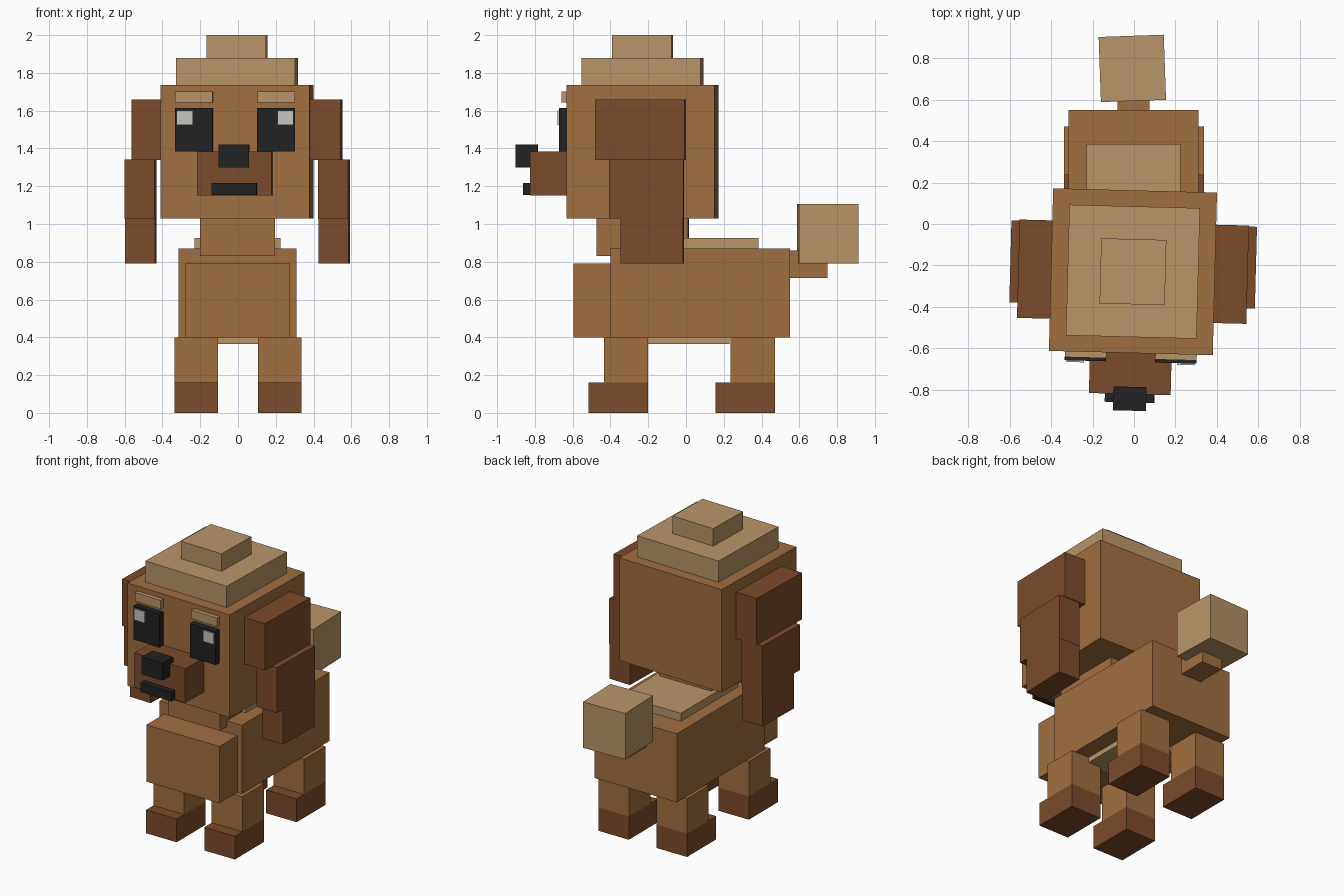
import bpy
import bmesh
from math import radians
from mathutils import Matrix, Vector

if "Cube" in bpy.data.objects:
    bpy.data.objects.remove(bpy.data.objects["Cube"], do_unlink=True)


def make_material(name, rgb):
    mat = bpy.data.materials.new(name)
    mat.use_nodes = True
    colour = (*rgb, 1.0)
    mat.diffuse_color = colour
    mat.node_tree.nodes["Principled BSDF"].inputs["Base Color"].default_value = colour
    return mat


brown = make_material("fur brown", (0.352, 0.159, 0.051))
dark = make_material("dark brown", (0.198, 0.072, 0.025))
tan = make_material("tan", (0.479, 0.305, 0.138))
black = make_material("black", (0.016, 0.016, 0.016))
white = make_material("eye shine", (0.58, 0.56, 0.53))

# Turned groups: the head looks slightly aside and the tail puff is twisted
BODY = Matrix.Identity(4)
HEAD = Matrix.Translation((-0.005, -0.23, 0)) @ Matrix.Rotation(radians(-1.5), 4, "Z")
TAIL = Matrix.Translation((-0.008, 0.75, 0)) @ Matrix.Rotation(radians(2), 4, "Z")


def box(name, mat, x, y, z, frame=BODY):
    """Box from its (min, max) range on each axis, placed in a frame."""
    lo, hi = (Vector(c) for c in zip(x, y, z))
    bm = bmesh.new()
    bmesh.ops.create_cube(bm, size=1)
    for v in bm.verts:
        v.co = Vector(((lo[i] + hi[i]) / 2 + v.co[i] * (hi[i] - lo[i]) for i in range(3)))
    mesh = bpy.data.meshes.new(name)
    bm.to_mesh(mesh)
    bm.free()
    mesh.materials.append(mat)
    obj = bpy.data.objects.new(name, mesh)
    obj.matrix_world = frame
    bpy.context.collection.objects.link(obj)
    return obj


def pair(name, mat, x, y, z, frame=BODY):
    """Left box (+x) and its mirrored right box."""
    box("left_" + name, mat, x, y, z, frame)
    box("right_" + name, mat, (-x[1], -x[0]), y, z, frame)


# Trunk
box("body", brown, (-0.315, 0.31), (-0.40, 0.55), (0.40, 0.87))
box("chest", brown, (-0.28, 0.275), (-0.595, -0.39), (0.40, 0.79))
box("back_patch", tan, (-0.23, 0.225), (-0.235, 0.385), (0.86, 0.925))
box("belly_patch", tan, (-0.2, 0.2), (-0.23, 0.23), (0.365, 0.41))
box("neck", brown, (-0.2, 0.195), (-0.475, 0.01), (0.83, 1.06))

# Legs and paws
for label, back in (("front", -0.2), ("back", 0.47)):
    pair(label + "_leg", brown, (0.105, 0.337), (back - 0.235, back), (0.16, 0.40))
    pair(label + "_paw", dark, (0.105, 0.337), (back - 0.315, back), (0, 0.16))

# Tail
box("tail_stem", brown, (-0.08, 0.075), (0.54, 0.75), (0.715, 0.86))
box("tail_puff", tan, (-0.157, 0.157), (-0.157, 0.157), (0.79, 1.105), TAIL)

# Head and topknot
box("head", brown, (-0.395, 0.395), (-0.392, 0.392), (1.03, 1.735), HEAD)
box("topknot_base", tan, (-0.315, 0.315), (-0.315, 0.315), (1.73, 1.88), HEAD)
box("topknot_top", tan, (-0.157, 0.157), (-0.157, 0.157), (1.87, 2.0), HEAD)

# Ears in three steps
pair("ear_upper", dark, (0.39, 0.553), (-0.237, 0.237), (1.34, 1.66), HEAD)
pair("ear_middle", dark, (0.433, 0.592), (-0.163, 0.232), (1.03, 1.342), HEAD)
pair("ear_tip", dark, (0.433, 0.592), (-0.1, 0.23), (0.79, 1.03), HEAD)

# Face
box("snout", dark, (-0.197, 0.197), (-0.59, -0.38), (1.15, 1.385), HEAD)
box("nose", black, (-0.08, 0.08), (-0.67, -0.555), (1.30, 1.42), HEAD)
box("mouth", black, (-0.12, 0.12), (-0.63, -0.58), (1.153, 1.217), HEAD)
pair("eye", black, (0.118, 0.318), (-0.435, -0.38), (1.385, 1.615), HEAD)
pair("eye_shine", white, (0.225, 0.308), (-0.443, -0.434), (1.525, 1.602), HEAD)
pair("brow", tan, (0.118, 0.318), (-0.42, -0.38), (1.643, 1.702), HEAD)
